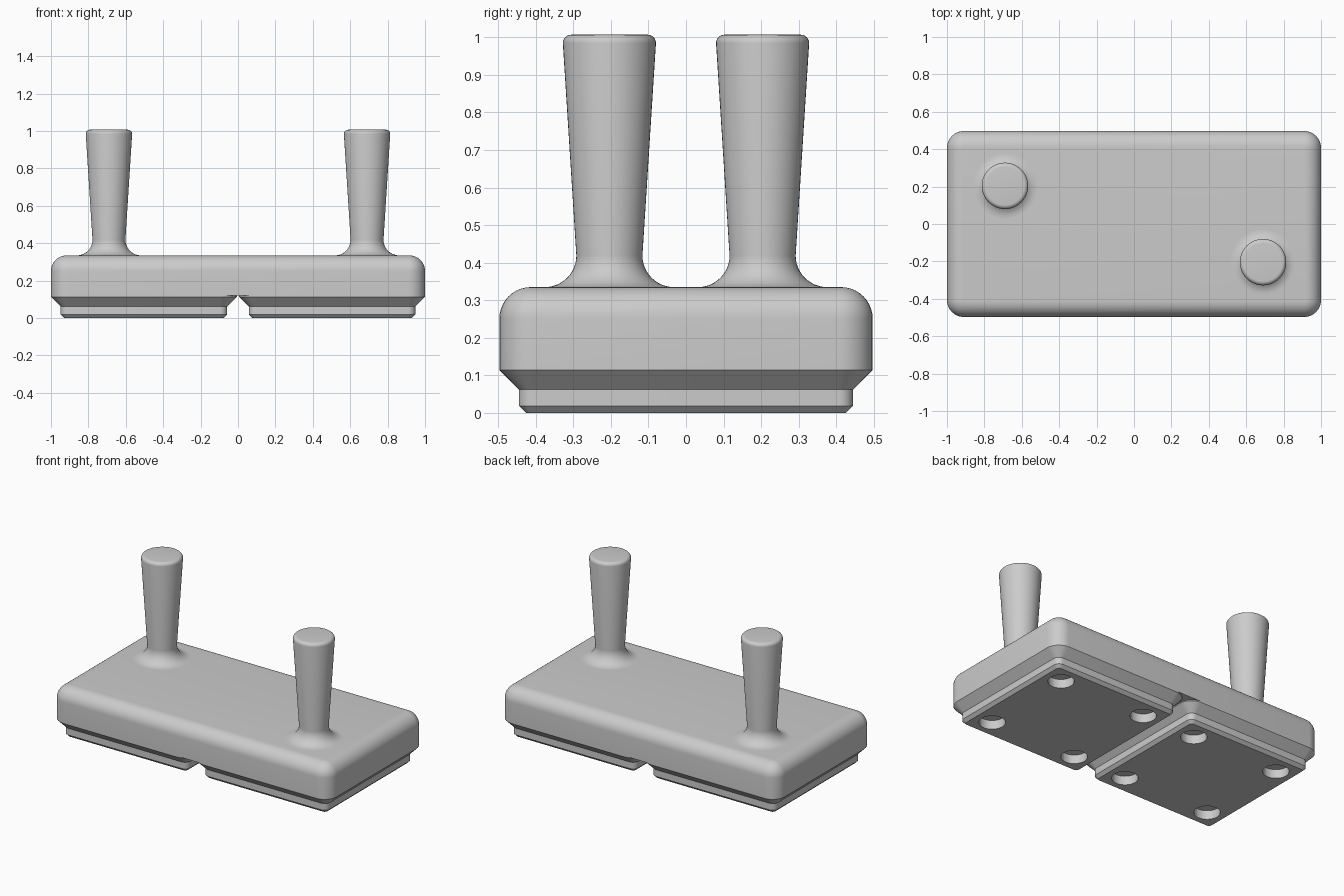
import bpy
import bmesh
from math import cos, sin, pi, radians

if "Cube" in bpy.data.objects:
    bpy.data.objects.remove(bpy.data.objects["Cube"])

GREY = (0.6, 0.6, 0.6, 1.0)
mat = bpy.data.materials.new("plain grey")
mat.use_nodes = True
mat.diffuse_color = GREY
mat.node_tree.nodes["Principled BSDF"].inputs["Base Color"].default_value = GREY


def make_object(name, bm, location):
    bmesh.ops.recalc_face_normals(bm, faces=bm.faces)
    mesh = bpy.data.meshes.new(name)
    bm.to_mesh(mesh)
    bm.free()
    mesh.materials.append(mat)
    obj = bpy.data.objects.new(name, mesh)
    bpy.context.collection.objects.link(obj)
    obj.location = location
    return obj


def smooth(obj):
    bpy.ops.object.select_all(action="DESELECT")
    obj.select_set(True)
    bpy.context.view_layer.objects.active = obj
    bpy.ops.object.shade_smooth_by_angle(angle=radians(30))


def rounded_rectangle(half_x, half_y, radius, z, steps=8):
    points = []
    for corner, (sx, sy) in enumerate([(1, 1), (-1, 1), (-1, -1), (1, -1)]):
        for i in range(steps + 1):
            a = pi / 2 * (corner + i / steps)
            points.append((sx * (half_x - radius) + radius * cos(a),
                           sy * (half_y - radius) + radius * sin(a), z))
    return points


def loft(name, rings, location):
    """Skin a stack of closed rings and cap both ends."""
    bm = bmesh.new()
    loops = [[bm.verts.new(p) for p in ring] for ring in rings]
    for low, high in zip(loops, loops[1:]):
        for i in range(len(low)):
            j = (i + 1) % len(low)
            bm.faces.new((low[i], low[j], high[j], high[i]))
    bm.faces.new(loops[0][::-1])
    bm.faces.new(loops[-1])
    return make_object(name, bm, location)


# Slab with rounded corners and a filleted top edge
TOP, FILLET = 0.335, 0.084
rings = [rounded_rectangle(1.0, 0.497, 0.09, 0.12)]
for i in range(11):
    a = pi / 2 * i / 10
    inset = FILLET * (1 - cos(a))
    rings.append(rounded_rectangle(1.0 - inset, 0.497 - inset, 0.09 - inset,
                                   TOP - FILLET + FILLET * sin(a)))
smooth(loft("base_slab", rings, (0, 0, 0)))

# Two stepped feet, each with four blind holes underneath
FOOT = [(0.426, 0.019, 0), (0.445, 0.038, 0.019), (0.445, 0.038, 0.062),
        (0.497, 0.09, 0.114), (0.497, 0.09, 0.122)]
for side, x in (("left", 0.503), ("right", -0.503)):
    foot = loft(side + "_foot", [rounded_rectangle(h, h, r, z) for h, r, z in FOOT], (x, 0, 0))
    bm = bmesh.new()
    for sx in (-1, 1):
        for sy in (-1, 1):
            hole = bmesh.ops.create_cone(bm, cap_ends=True, segments=40,
                                         radius1=0.077, radius2=0.077, depth=0.115)
            bmesh.ops.translate(bm, verts=hole["verts"], vec=(sx * 0.311, sy * 0.311, 0))
    cutter = make_object("hole_cutter", bm, (x, 0, 0))
    cutter.hide_render = True
    smooth(foot)
    cut = foot.modifiers.new("holes", "BOOLEAN")
    cut.operation = "DIFFERENCE"
    cut.solver = "EXACT"
    cut.object = cutter
    bpy.ops.object.modifier_apply(modifier=cut.name)
    bpy.data.objects.remove(cutter)
    smooth(foot)

# Tapered handles with a flared root and a softened rim
WAIST, RIM, PEAK, SOFT = 0.088, 0.124, 1.007, 0.022
profile = [(WAIST + FILLET, TOP - 0.01)]
for i in range(13):
    a = pi / 2 * i / 12
    profile.append((WAIST + FILLET * (1 - sin(a)), TOP + FILLET * (1 - cos(a))))
for i in range(7):
    a = pi / 2 * i / 6
    profile.append((RIM - SOFT * (1 - cos(a)), PEAK - SOFT * (1 - sin(a))))
SIDES = 48
for side, s in (("left", 1), ("right", -1)):
    rings = [[(r * cos(2 * pi * k / SIDES), r * sin(2 * pi * k / SIDES), z)
              for k in range(SIDES)] for r, z in profile]
    smooth(loft(side + "_handle", rings, (s * 0.69, -s * 0.204, 0)))
